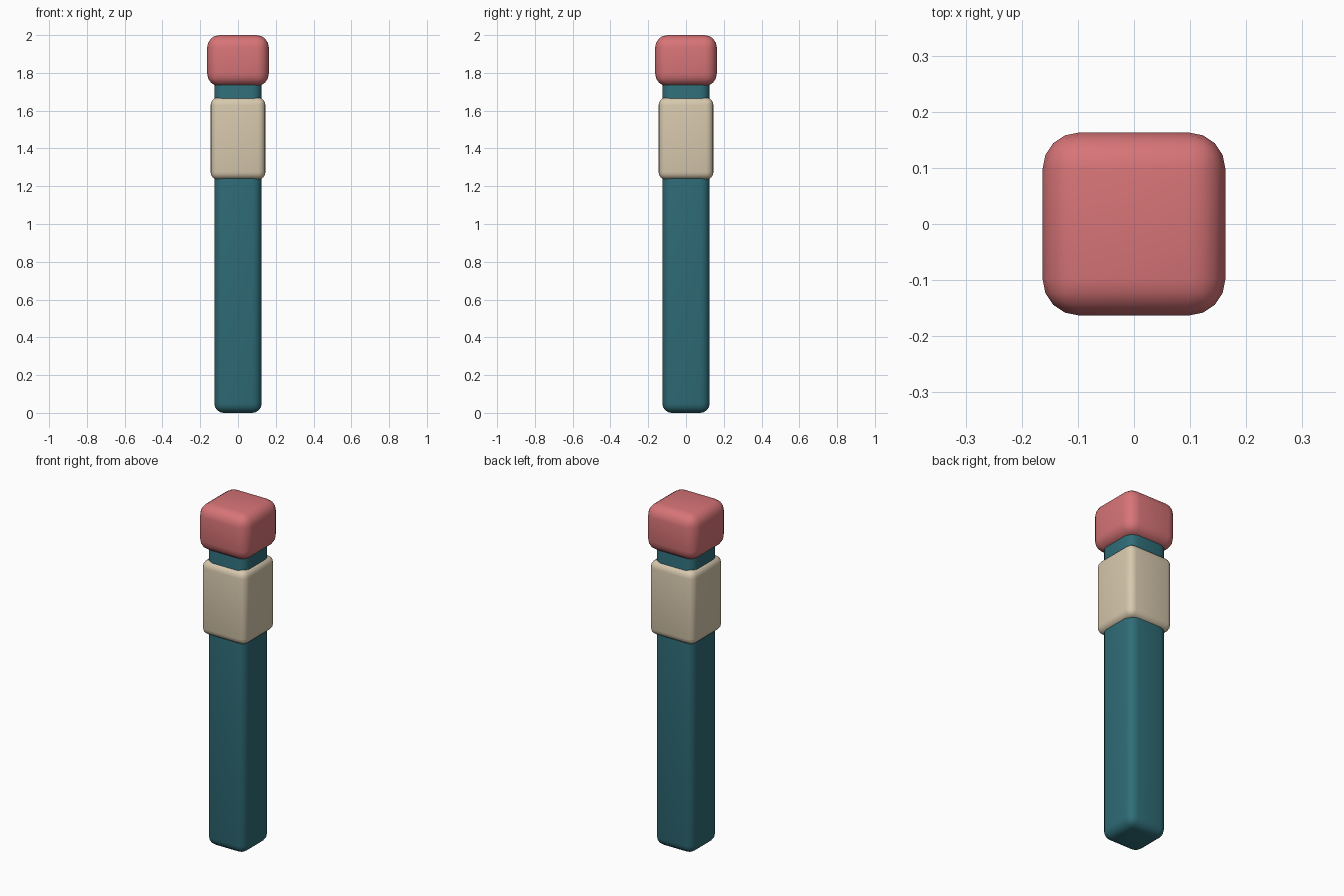
import bpy
import math

cube = bpy.data.objects.get("Cube")
if cube:
    bpy.data.objects.remove(cube, do_unlink=True)


def make_material(name, rgb):
    mat = bpy.data.materials.new(name)
    mat.use_nodes = True
    color = (*rgb, 1.0)
    mat.diffuse_color = color
    mat.node_tree.nodes["Principled BSDF"].inputs["Base Color"].default_value = color
    return mat


def rounded_block(name, width, bottom, top, radius, mat):
    """Square block between two heights with softly rounded edges."""
    bpy.ops.mesh.primitive_cube_add(size=1, location=(0, 0, (bottom + top) / 2))
    block = bpy.context.object
    block.name = name
    block.scale = (width, width, top - bottom)
    bpy.ops.object.transform_apply(location=False, rotation=False, scale=True)
    bevel = block.modifiers.new("Rounded edges", 'BEVEL')
    bevel.width = radius
    bevel.segments = 4
    bpy.ops.object.modifier_apply(modifier=bevel.name)
    bpy.ops.object.shade_smooth_by_angle(angle=math.radians(40))
    block.data.materials.append(mat)
    return block


teal = make_material("teal", (0.028, 0.150, 0.185))
cream = make_material("cream", (0.68, 0.58, 0.42))
coral = make_material("coral", (0.68, 0.175, 0.185))

# Long shaft running up into the cap
rounded_block("shaft", 0.25, 0.0, 1.82, 0.05, teal)
# Wrapped sleeve
rounded_block("sleeve", 0.29, 1.235, 1.67, 0.04, cream)
# Head block
rounded_block("cap", 0.326, 1.73, 2.0, 0.065, coral)
